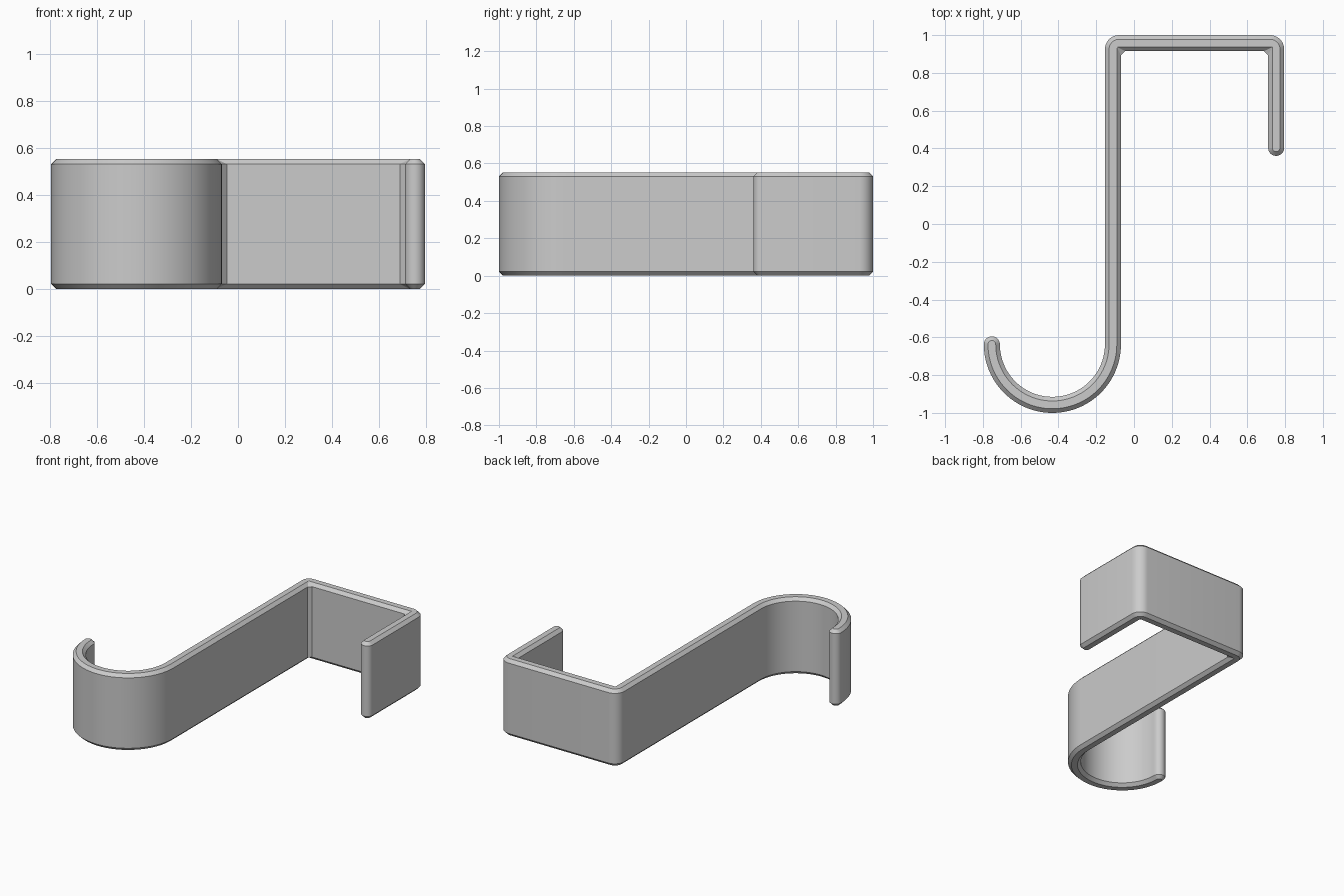
import bpy
import bmesh
from math import cos, sin, radians

cube = bpy.data.objects.get("Cube")
if cube:
    bpy.data.objects.remove(cube, do_unlink=True)

# Main dimensions
HALF_X, HALF_Y, HEIGHT = 0.795, 1.0, 0.553
THICK = 0.085
CHAMFER = 0.022
HOOK_R = 0.363       # outer radius of the round hook
CORNER_R = 0.075     # outer radius of the square bends
TIP_Y = 0.403        # centre of the short arm's rounded tip
GUSSET = 0.022       # small bevel inside the square bends

HALF_T = THICK / 2
hook_x, hook_y = -HALF_X + HOOK_R, -HALF_Y + HOOK_R
bar_right = hook_x + HOOK_R
bar_left = bar_right - THICK
inner_y = HALF_Y - THICK
arm_left = HALF_X - THICK


def arc(cx, cy, radius, start, end, steps):
    angles = [radians(start + (end - start) * i / steps) for i in range(steps + 1)]
    return [(cx + radius * cos(a), cy + radius * sin(a)) for a in angles]


def inner_bend(x, side, d):
    """Bevelled inside bend that closes to a sharp corner on the inset outline."""
    g = 0 if d else GUSSET
    across = (x + side * (g - d), inner_y + d)
    down = (x - side * d, inner_y + d - g)
    return [down, across] if side > 0 else [across, down]


def outline(d):
    """Counterclockwise outline of the hook, inset by d."""
    pts = arc(hook_x, hook_y, HOOK_R - d, 180, 360, 48)
    pts += inner_bend(bar_right, 1, d)
    pts += inner_bend(arm_left, -1, d)
    pts += arc(HALF_X - HALF_T, TIP_Y, HALF_T - d, 180, 360, 14)
    pts += arc(HALF_X - CORNER_R, HALF_Y - CORNER_R, CORNER_R - d, 0, 90, 10)
    pts += arc(bar_left + CORNER_R, HALF_Y - CORNER_R, CORNER_R - d, 90, 180, 10)
    pts += arc(hook_x, hook_y, HOOK_R - THICK + d, 360, 180, 48)
    pts += arc(-HALF_X + HALF_T, hook_y, HALF_T - d, 0, 180, 14)
    return pts


# Stack four outlines into a strip with chamfered rims
bm = bmesh.new()
levels = [(CHAMFER, 0), (0, CHAMFER), (0, HEIGHT - CHAMFER), (CHAMFER, HEIGHT)]
rings = [[bm.verts.new((x, y, z)) for x, y in outline(d)] for d, z in levels]
count = len(rings[0])
for low, high in zip(rings, rings[1:]):
    for i in range(count):
        j = (i + 1) % count
        bm.faces.new((low[i], low[j], high[j], high[i]))
bm.faces.new(rings[-1])
bm.faces.new(rings[0][::-1])
bmesh.ops.remove_doubles(bm, verts=bm.verts, dist=0.00005)
bmesh.ops.recalc_face_normals(bm, faces=bm.faces)
mesh = bpy.data.meshes.new("over_door_hook")
bm.to_mesh(mesh)
bm.free()

# Plain grey material
grey = bpy.data.materials.new("light_grey")
grey.use_nodes = True
color = (0.6, 0.6, 0.6, 1)
grey.diffuse_color = color
grey.node_tree.nodes["Principled BSDF"].inputs["Base Color"].default_value = color
mesh.materials.append(grey)

hook = bpy.data.objects.new("over_door_hook", mesh)
bpy.context.collection.objects.link(hook)
bpy.ops.object.select_all(action="DESELECT")
hook.select_set(True)
bpy.context.view_layer.objects.active = hook
bpy.ops.object.shade_smooth_by_angle(angle=radians(30))
